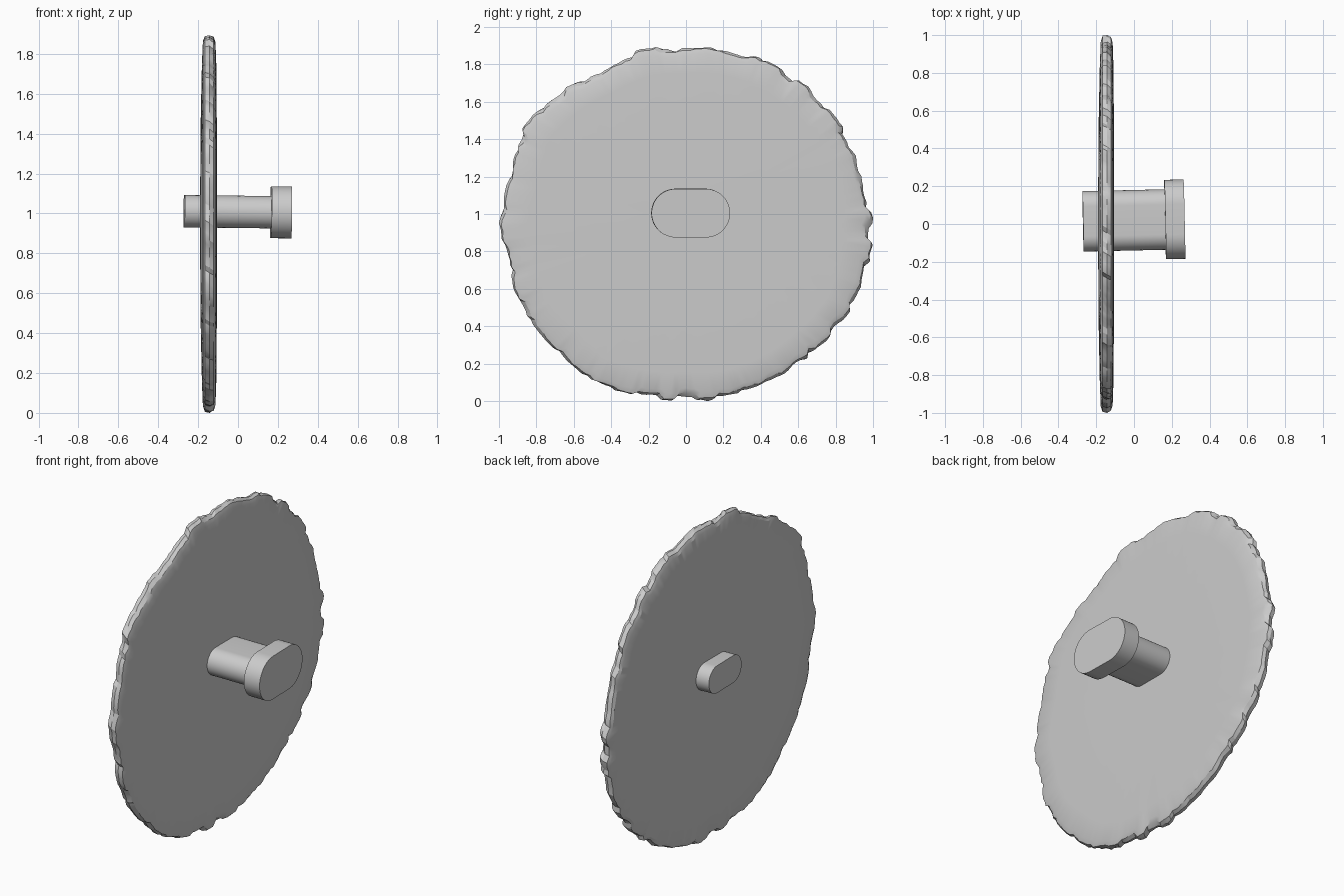
import bpy, bmesh, math, random
from mathutils import Matrix, Vector

random.seed(7)
cube = bpy.data.objects.get("Cube")
if cube:
    bpy.data.objects.remove(cube, do_unlink=True)

grey = bpy.data.materials.new("plain grey")
grey.use_nodes = True
grey.diffuse_color = (0.6, 0.6, 0.6, 1)
bsdf = next(n for n in grey.node_tree.nodes if n.type == "BSDF_PRINCIPLED")
bsdf.inputs["Base Color"].default_value = (0.6, 0.6, 0.6, 1)
bsdf.inputs["Roughness"].default_value = 0.8


def finish(bm, name, angle):
    bmesh.ops.recalc_face_normals(bm, faces=bm.faces)
    mesh = bpy.data.meshes.new(name)
    bm.to_mesh(mesh)
    bm.free()
    mesh.materials.append(grey)
    obj = bpy.data.objects.new(name, mesh)
    bpy.context.collection.objects.link(obj)
    bpy.ops.object.select_all(action="DESELECT")
    obj.select_set(True)
    bpy.context.view_layer.objects.active = obj
    bpy.ops.object.shade_smooth_by_angle(angle=math.radians(angle))
    return obj


def loft(rings, name, angle):
    """Skin a list of equal rings and close both ends."""
    bm = bmesh.new()
    loops = [[bm.verts.new(p) for p in ring] for ring in rings]
    count = len(loops[0])
    for a, b in zip(loops, loops[1:]):
        for i in range(count):
            j = (i + 1) % count
            bm.faces.new((a[i], a[j], b[j], b[i]))
    bm.faces.new(loops[0])
    bm.faces.new(loops[-1])
    return finish(bm, name, angle)


# Rough slab: uneven outline radius every 15 degrees, broken into bark chips
RADII = [.98, .97, .97, .96, .955, .945, .93, .94, .935, .97, 1, .96,
         .99, .965, .985, .96, .975, .95, .925, .95, .955, .96, .985, .975]
STEPS = 9
count = len(RADII) * STEPS
center_z = 0.95


def outline(i):
    k, t = divmod(i % count, STEPS)
    t /= STEPS
    return RADII[k] * (1 - t) + RADII[(k + 1) % len(RADII)] * t


# Each chip is a short run of steps at one depth
chips, leans = [], []
while len(chips) < count:
    run = random.randint(1, 5)
    depth = random.uniform(-0.02, 0.008)
    lean = random.uniform(-0.012, 0.004)
    chips += [depth + random.uniform(-0.004, 0.004) for _ in range(run)]
    leans += [lean] * run

# (x, share of radius, fixed inset, chip influence, sideways slant in steps)
PROFILE = [(-.190, .1, 0, 0, 0), (-.188, .5, 0, 0, 0), (-.181, .85, 0, 0, 0),
           (-.176, 1, .03, .6, -.7), (-.166, 1, .006, 1, -.5),
           (-.142, 1, 0, 1, 0), (-.122, 1, .008, 1, .5),
           (-.113, 1, .035, .7, .7), (-.109, .85, 0, 0, 0),
           (-.106, .5, 0, 0, 0), (-.105, .1, 0, 0, 0)]
rings = []
for x, share, inset, influence, slant in PROFILE:
    ring = []
    for i in range(count):
        r = outline(i) * share - inset + influence * chips[i]
        if influence:
            r += leans[i] * (1 if x > -.14 else 0.3) + random.uniform(-.003, .003)
        a = 2 * math.pi * (i + slant) / count
        ring.append(Vector((x, r * math.cos(a), r * math.sin(a) + center_z)))
    rings.append(ring)

# Fit the outline to its exact width and height
points = [p for ring in rings for p in ring]
for axis, low, high in ((1, -1, 1), (2, 0, 1.893)):
    a, b = min(p[axis] for p in points), max(p[axis] for p in points)
    for p in points:
        p[axis] = low + (p[axis] - a) * (high - low) / (b - a)
loft(rings, "rough_slab", 25)


# Pin with a stadium section, tilted very slightly
def stadium(x, length, height, segments=24):
    r = height / 2
    ring = []
    for side, start in ((1, -math.pi / 2), (-1, math.pi / 2)):
        for k in range(segments + 1):
            a = start + math.pi * k / segments
            ring.append((x, side * (length / 2 - r) + r * math.cos(a), r * math.sin(a)))
    return ring


tilt = (Matrix.Translation((0, 0.02, 1.008))
        @ Matrix.Rotation(0.022, 4, "Z") @ Matrix.Rotation(0.012, 4, "Y"))
for name, x0, x1, length, height in (("pin_shaft", -.27, .2, .32, .162),
                                     ("pin_head", .165, .267, .42, .26)):
    part = loft([stadium(x0, length, height), stadium(x1, length, height)], name, 30)
    part.data.transform(tilt)
